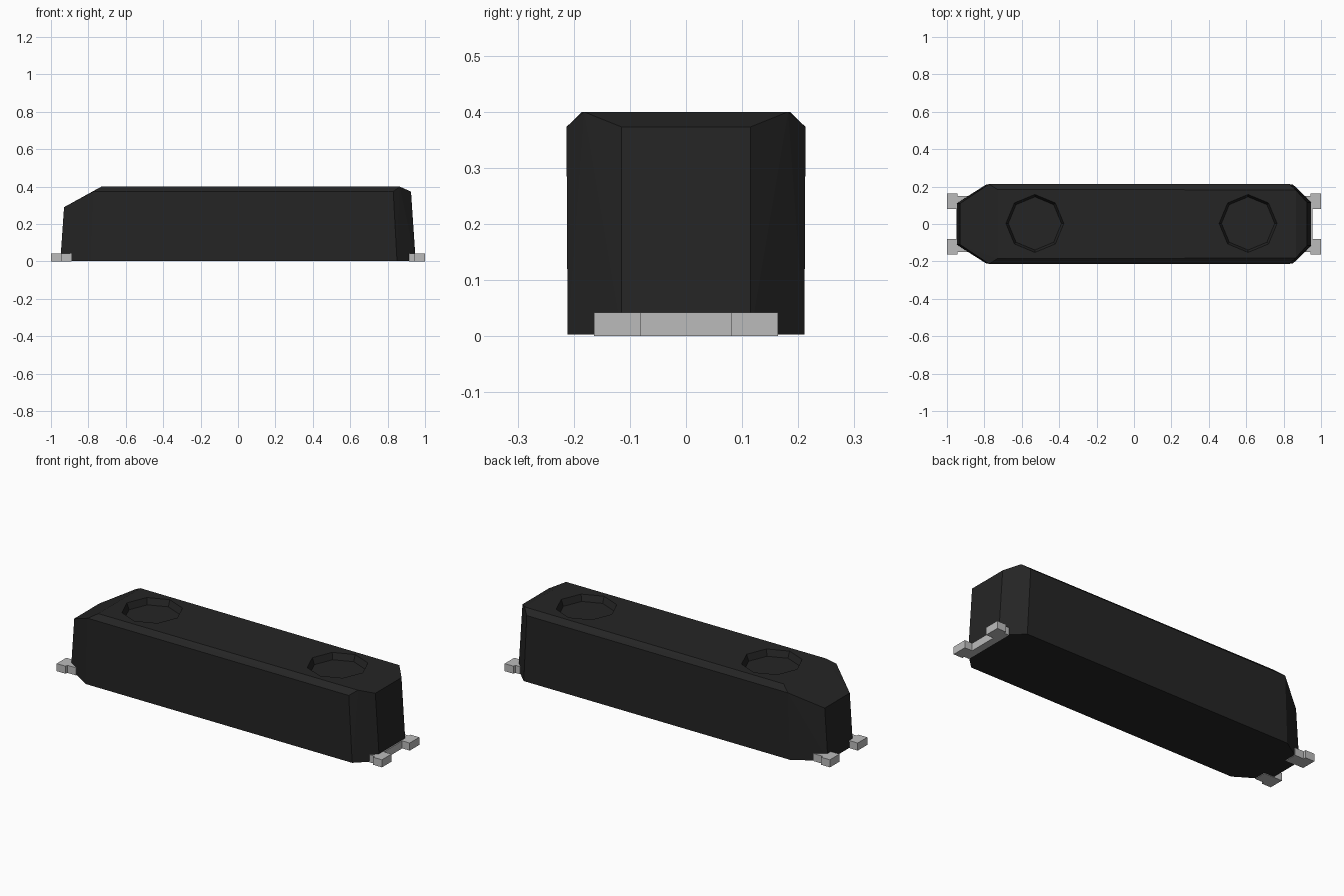
import bpy, bmesh, math

cube = bpy.data.objects.get("Cube")
if cube:
    bpy.data.objects.remove(cube, do_unlink=True)


def make_material(name, value):
    mat = bpy.data.materials.new(name)
    mat.use_nodes = True
    colour = (value, value, value, 1)
    mat.diffuse_color = colour
    bsdf = mat.node_tree.nodes["Principled BSDF"]
    bsdf.inputs["Base Color"].default_value = colour
    bsdf.inputs["Roughness"].default_value = 0.7
    return mat


black = make_material("black plastic", 0.018)
metal = make_material("grey metal", 0.5)


def finish(name, bm, mat):
    bmesh.ops.recalc_face_normals(bm, faces=bm.faces)
    mesh = bpy.data.meshes.new(name)
    bm.to_mesh(mesh)
    bm.free()
    mesh.materials.append(mat)
    obj = bpy.data.objects.new(name, mesh)
    bpy.context.collection.objects.link(obj)
    return obj


def box(name, x0, x1, y0, y1, z0, z1):
    bm = bmesh.new()
    bmesh.ops.create_cube(bm, size=1)
    for v in bm.verts:
        v.co = (x1 if v.co.x > 0 else x0,
                y1 if v.co.y > 0 else y0,
                z1 if v.co.z > 0 else z0)
    return finish(name, bm, metal)


# Body: convex bevelled block, described by one half and mirrored in y
half = [
    (0.95, 0.115, 0.003), (0.85, 0.211, 0.003),
    (-0.79, 0.211, 0.003), (-0.95, 0.11, 0.003),
    (0.925, 0.115, 0.373), (0.83, 0.213, 0.373),
    (-0.775, 0.213, 0.373), (-0.93, 0.11, 0.29),
    (0.865, 0.182, 0.4), (-0.73, 0.185, 0.4),
]
bm = bmesh.new()
for x, y, z in half:
    for side in (1, -1):
        bm.verts.new((x, y * side, z))
bmesh.ops.convex_hull(bm, input=bm.verts)
bmesh.ops.dissolve_limit(bm, angle_limit=math.radians(2),
                         verts=bm.verts, edges=bm.edges)
body = finish("body", bm, black)

# Octagonal dimples sunk into the top
for i, x in enumerate((-0.53, 0.61)):
    bm = bmesh.new()
    bmesh.ops.create_cone(bm, cap_ends=True, segments=8,
                          radius1=0.142, radius2=0.168, depth=0.07)
    bmesh.ops.translate(bm, verts=bm.verts, vec=(x, 0.003, 0.4))
    cutter = finish("dimple_cutter", bm, black)
    cutter.hide_render = True
    mod = body.modifiers.new("dimple", "BOOLEAN")
    mod.operation = "DIFFERENCE"
    mod.solver = "EXACT"
    mod.object = cutter
    bpy.context.view_layer.objects.active = body
    bpy.ops.object.modifier_apply(modifier=mod.name)
    bpy.data.objects.remove(cutter, do_unlink=True)

# Terminals: two pads at each end, joined to the body underneath
for side, label in ((1, "front"), (-1, "back")):
    y0, y1 = sorted((0.08 * side, 0.164 * side))
    n0, n1 = sorted((0.08 * side, 0.15 * side))
    box("left_pad_" + label, 0.945, 1.0, y0, y1, 0, 0.042)
    box("right_pad_" + label, -1.0, -0.945, y0, y1, 0, 0.042)
    box("right_neck_" + label, -0.945, -0.89, n0, n1, 0, 0.042)
box("left_terminal_bar", 0.915, 0.954, -0.15, 0.15, 0, 0.042)
